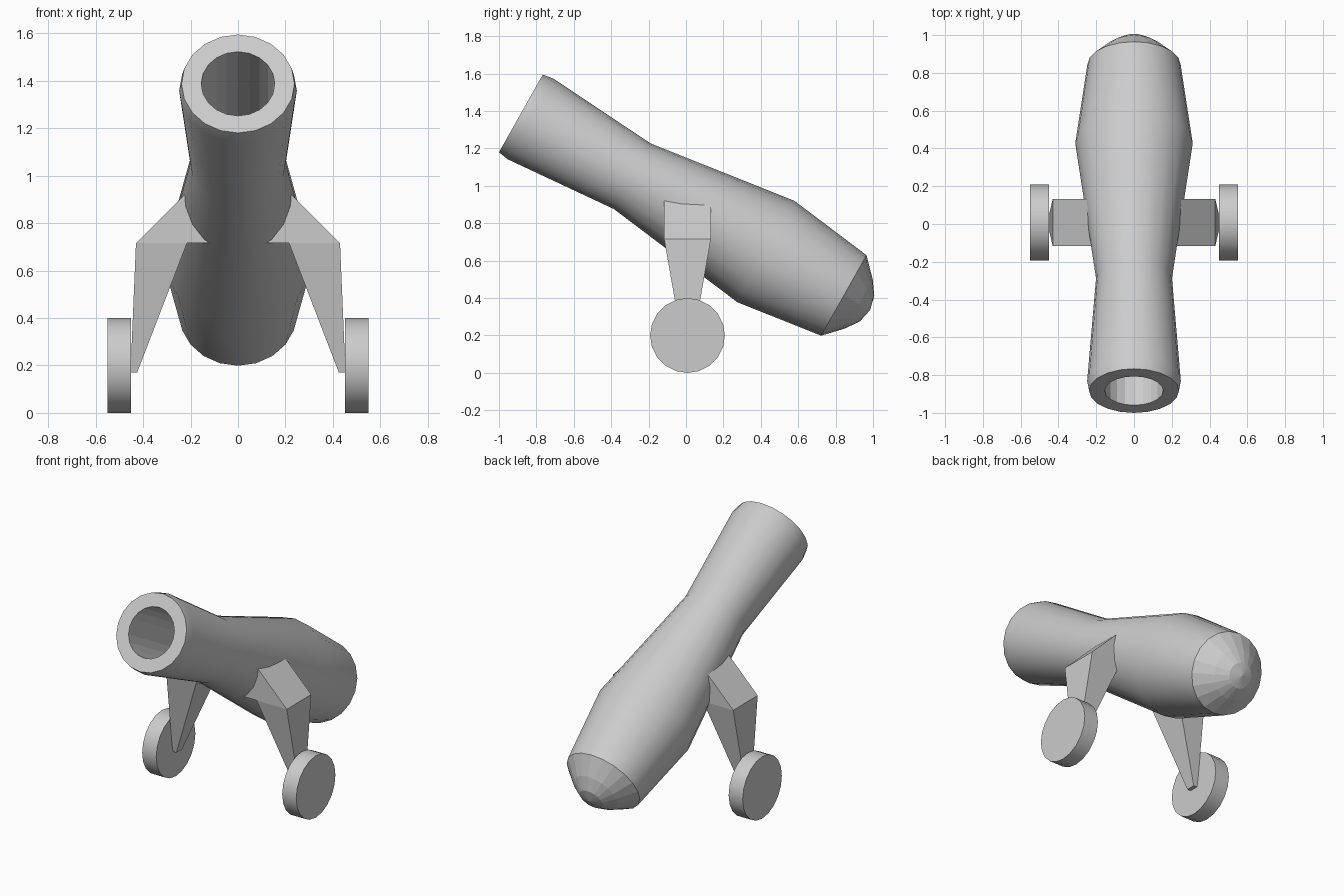
import bpy, bmesh
from math import cos, sin, pi, radians
from mathutils import Vector

if "Cube" in bpy.data.objects:
    bpy.data.objects.remove(bpy.data.objects["Cube"])

SIDES = 20


def finish(name, bm, mirror=False):
    bmesh.ops.recalc_face_normals(bm, faces=bm.faces)
    mesh = bpy.data.meshes.new(name)
    bm.to_mesh(mesh)
    bm.free()
    obj = bpy.data.objects.new(name, mesh)
    bpy.context.collection.objects.link(obj)
    if mirror:
        obj.modifiers.new("Mirror", 'MIRROR').use_mirror_merge = False
    return obj


def lathe(bm, profile, origin, axis, side, smooth_bands):
    """Revolve (distance, radius) points around an axis; radius 0 makes a tip."""
    up = side.cross(axis)
    rings = []
    for s, r in profile:
        c = origin + axis * s
        n = 1 if r == 0 else SIDES
        rings.append([bm.verts.new(c + (side * cos(2 * pi * i / SIDES) + up * sin(2 * pi * i / SIDES)) * r)
                      for i in range(n)])
    for k, (a, b) in enumerate(zip(rings, rings[1:])):
        for i in range(SIDES):
            j = (i + 1) % SIDES
            loop = [a[i % len(a)], a[j % len(a)], b[j % len(b)], b[i % len(b)]]
            face = bm.faces.new(list(dict.fromkeys(loop)))
            face.smooth = k in smooth_bands
    # smooth shading stops where a smooth band meets a flat one
    for e in bm.edges:
        if len({f.smooth for f in e.link_faces}) == 2:
            e.smooth = False


X = Vector((1, 0, 0))

# Barrel: hollow bore, muzzle, waist, swollen breech, pointed faceted cap
tilt = radians(29.4)
bm = bmesh.new()
lathe(bm,
      [(0.80, 0), (0.80, 0.155), (0, 0.155), (0, 0.238), (0.06, 0.248), (0.684, 0.201),
       (1.503, 0.311), (1.982, 0.247), (2.075, 0.15), (2.125, 0.078), (2.143, 0)],
      Vector((0, -0.883, 1.387)), Vector((0, cos(tilt), -sin(tilt))), X, {3, 4, 5, 6})
finish("barrel", bm)

# Wheels: plain discs
bm = bmesh.new()
lathe(bm, [(0.45, 0), (0.45, 0.2), (0.55, 0.2), (0.55, 0)],
      Vector((0, 0.008, 0.2)), X, Vector((0, 0, 1)), {1})
finish("wheels", bm, mirror=True)

# Legs: angled bracket from barrel, tapering down to the wheel hub
outline = [(0.14, 1.005), (0.43, 0.715), (0.453, 0.17), (0.425, 0.17), (0.215, 0.715), (0.10, 0.715)]
half = [0.125, 0.125, 0.029, 0.029, 0.125, 0.125]
bm = bmesh.new()
front, back = [[bm.verts.new((x, 0.008 + d * h, z)) for (x, z), h in zip(outline, half)] for d in (-1, 1)]
for s in (front, back):
    bm.faces.new([s[0], s[1], s[4], s[5]])
    bm.faces.new([s[1], s[2], s[3], s[4]])
for i in range(6):
    j = (i + 1) % 6
    bm.faces.new([front[i], front[j], back[j], back[i]])
finish("legs", bm, mirror=True)
